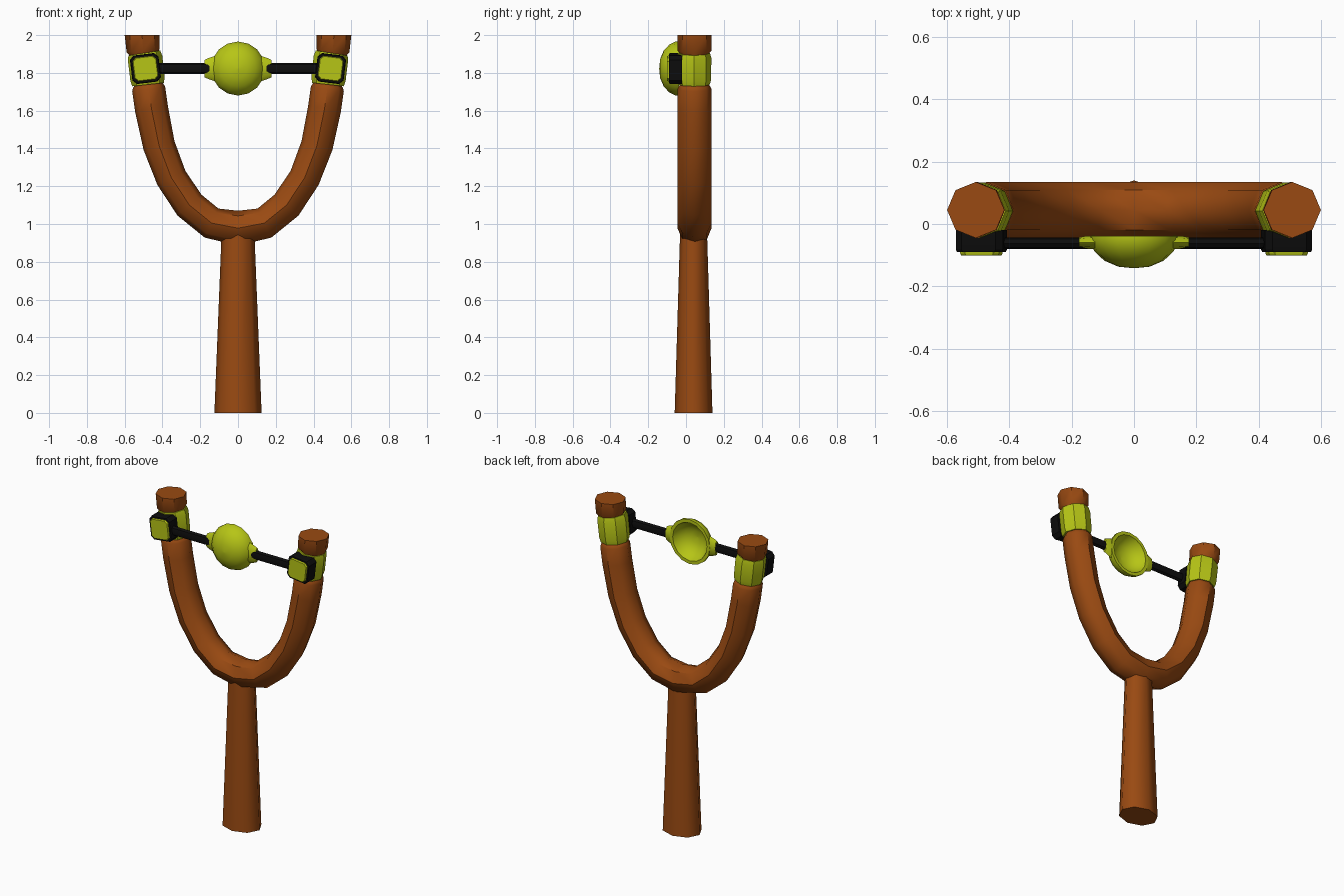
import bpy, bmesh, math
from mathutils import Vector

if "Cube" in bpy.data.objects:
    bpy.data.objects.remove(bpy.data.objects["Cube"])


def material(name, color):
    m = bpy.data.materials.new(name)
    m.diffuse_color = (*color, 1)
    m.use_nodes = True
    m.node_tree.nodes["Principled BSDF"].inputs["Base Color"].default_value = m.diffuse_color
    return m


WOOD = material("brown_wood", (0.32, 0.068, 0.006))
LIME = material("lime_plastic", (0.47, 0.56, 0.008))
BLACK = material("black_rubber", (0.004, 0.004, 0.004))


def loft(name, rings, mat, angle=40, caps=True):
    """Skin a list of equally sized point rings."""
    bm = bmesh.new()
    vs = [[bm.verts.new(p) for p in ring] for ring in rings]
    n = len(vs[0])
    for a, b in zip(vs, vs[1:]):
        for i in range(n):
            j = (i + 1) % n
            bm.faces.new((a[i], a[j], b[j], b[i]))
    if caps:
        bm.faces.new(vs[0][::-1])
        bm.faces.new(vs[-1])
    bmesh.ops.remove_doubles(bm, verts=bm.verts, dist=1e-5)
    bmesh.ops.recalc_face_normals(bm, faces=bm.faces)
    me = bpy.data.meshes.new(name)
    bm.to_mesh(me)
    bm.free()
    me.materials.append(mat)
    ob = bpy.data.objects.new(name, me)
    bpy.context.collection.objects.link(ob)
    bpy.context.view_layer.objects.active = ob
    ob.select_set(True)
    bpy.ops.object.shade_smooth_by_angle(angle=math.radians(angle))
    ob.select_set(False)
    return ob


def sweep(name, path, mat, y, sides=8, angle=40, flat_ends=False):
    """Tube through (x, z, radius, y radius) points in the plane at y."""
    rings = []
    for i, (x, z, r, ry) in enumerate(path):
        a, b = path[max(i - 1, 0)], path[min(i + 1, len(path) - 1)]
        t = Vector((b[0] - a[0], 0, b[1] - a[1])).normalized()
        if flat_ends and i in (0, len(path) - 1):
            t = Vector((0, 0, 1 if i else -1))
        nrm = Vector((t.z, 0, -t.x))
        rings.append([Vector((x, y, z)) + nrm * r * math.cos(k * math.tau / sides)
                      + Vector((0, ry * math.sin(k * math.tau / sides), 0))
                      for k in range(sides)])
    return loft(name, rings, mat, angle)


# Tapered handle
sweep("handle", [(0, 0, 0.125, 0.1), (0, 0.9, 0.089, 0.073), (0, 0.97, 0.086, 0.07)],
      WOOD, 0.04, angle=60)

# Forked arms in one tube, with a neck and a knob at each tip
arm = [(0.14, 1.005, 0.085), (0.257, 1.10, 0.084), (0.353, 1.245, 0.083),
       (0.418, 1.415, 0.085), (0.458, 1.61, 0.088), (0.473, 1.715, 0.088),
       (0.475, 1.73, 0.082), (0.477, 1.745, 0.07), (0.498, 1.90, 0.075),
       (0.502, 1.918, 0.088), (0.508, 2.0, 0.092)]
wide = [(x, z, r, 0.09 if z < 1.72 or z > 1.91 else r) for x, z, r in arm]
fork = [(-x, z, r, ry) for x, z, r, ry in wide[::-1]] + [(0, 0.978, 0.092, 0.09)] + wide
sweep("fork", fork, WOOD, 0.045, angle=45, flat_ends=True)


def block(name, side, half, y0, y1, bevel, mat):
    """Square block with cut corners, tilted along the arm."""
    c = half * 0.72
    outline = [(half, c), (c, half), (-c, half), (-half, c),
               (-half, -c), (-c, -half), (c, -half), (half, -c)]
    tilt = math.radians(7) * side
    rings = []
    for y, s in ((y0, 1), (y1 + bevel, 1), (y1, 0.95)):
        rings.append([(side * 0.49 + s * (u * math.cos(tilt) + v * math.sin(tilt)), y,
                       1.823 + s * (v * math.cos(tilt) - u * math.sin(tilt)))
                      for u, v in outline])
    return loft(name, rings, mat, 30)


for side, label in ((-1, "left"), (1, "right")):
    # Sleeve around the neck
    sleeve = [(0.476, 1.738, 0.084), (0.479, 1.765, 0.091),
              (0.492, 1.88, 0.092), (0.496, 1.905, 0.085)]
    sweep(label + "_sleeve", [(side * x, z, r, r) for x, z, r in sleeve], LIME, 0.042)
    # Clamp with its coloured front pad
    block(label + "_clamp", side, 0.076, -0.02, -0.09, 0.008, BLACK)
    block(label + "_clamp_pad", side, 0.063, -0.08, -0.101, 0.006, LIME)
    # Rubber strap
    sweep(label + "_strap", [(side * 0.15, 1.823, 0.03, 0.019),
                             (side * 0.46, 1.823, 0.03, 0.019)], BLACK, -0.062)
    # Tab joining strap and pouch
    tab = [(0.125, 0.066, 0.022), (0.158, 0.055, 0.02), (0.177, 0.046, 0.016)]
    sweep(label + "_pouch_tab", [(side * x, 1.823, r, ry) for x, r, ry in tab], LIME, -0.059)

# Hollow pouch cup, open at the back
cup = [(0.0001, -0.142), (0.05, -0.137), (0.095, -0.118), (0.127, -0.088), (0.143, -0.055),
       (0.143, -0.038), (0.122, -0.038), (0.108, -0.07), (0.075, -0.1), (0.04, -0.114),
       (0.0001, -0.118)]
loft("pouch_cup", [[(r * math.cos(k * math.tau / 16), y, 1.823 + r * math.sin(k * math.tau / 16))
                    for k in range(16)] for r, y in cup], LIME, 45)
